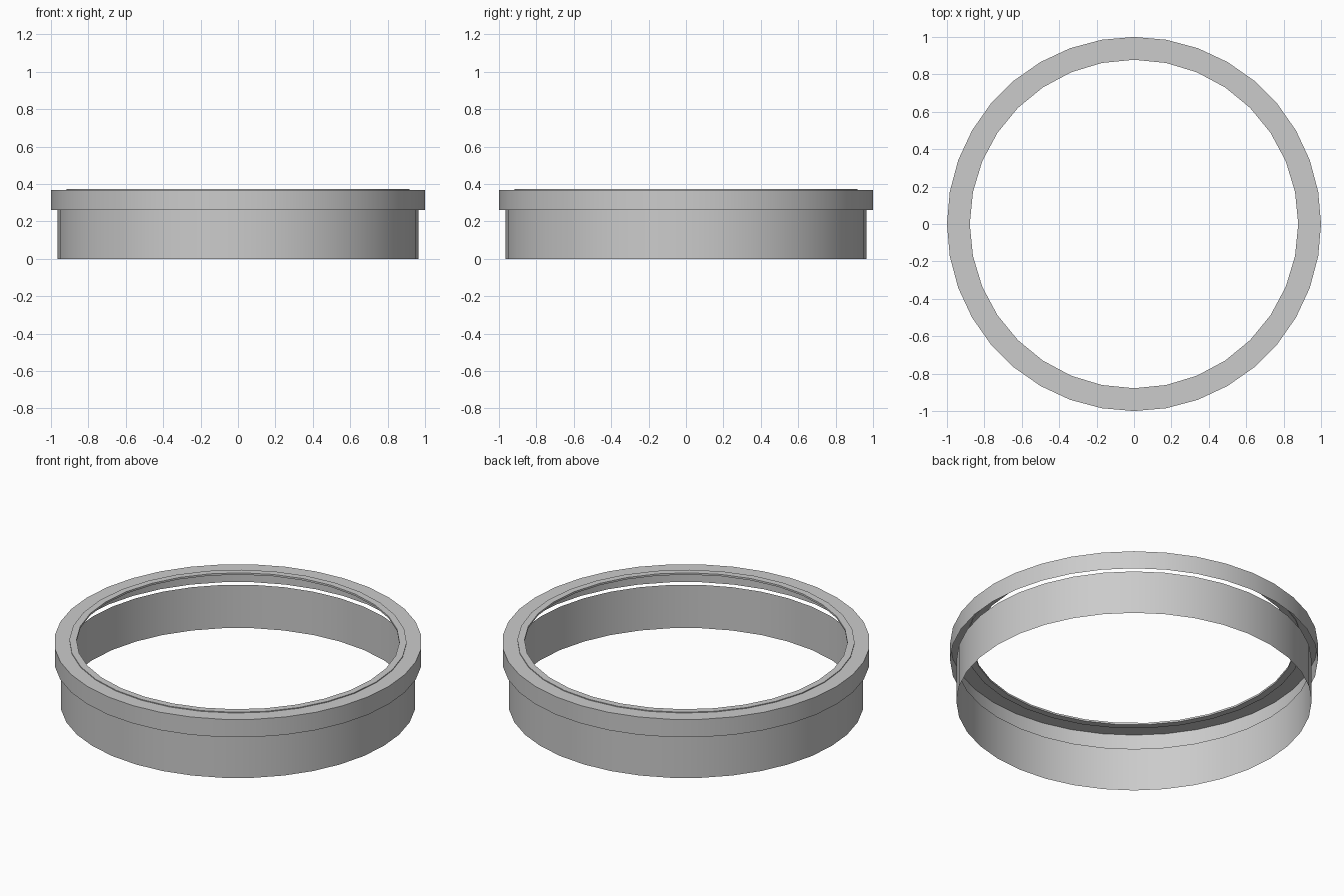
import bpy
import math

cube = bpy.data.objects.get("Cube")
if cube:
    bpy.data.objects.remove(cube)

# One plain grey for every part
GREY = (0.6, 0.6, 0.6, 1.0)
grey = bpy.data.materials.new("plain grey")
grey.use_nodes = True
grey.diffuse_color = GREY
grey.node_tree.nodes["Principled BSDF"].inputs["Base Color"].default_value = GREY


def lathe(name, profile, sides, closed=False):
    """Spin a profile of (radius, height) points around the z axis."""
    count = len(profile)
    verts = []
    for i in range(sides):
        a = math.tau * i / sides
        verts += [(r * math.cos(a), r * math.sin(a), z) for r, z in profile]
    faces = []
    for i in range(sides):
        here, there = i * count, (i + 1) % sides * count
        for k in range(count if closed else count - 1):
            n = (k + 1) % count
            faces.append((here + k, there + k, there + n, here + n))
    mesh = bpy.data.meshes.new(name)
    mesh.from_pydata(verts, [], faces)
    mesh.materials.append(grey)
    obj = bpy.data.objects.new(name, mesh)
    bpy.context.collection.objects.link(obj)
    bpy.ops.object.select_all(action="DESELECT")
    obj.select_set(True)
    bpy.context.view_layer.objects.active = obj
    bpy.ops.object.shade_smooth_by_angle(angle=math.radians(30))
    return obj


# Thin lower band, open at both ends
lathe("lower_band", [(0.966, 0), (0.966, 0.26)], 36)

# Wider rim with a flat top, open underneath
lathe("upper_rim", [(1.0, 0.26), (1.0, 0.367), (0.91, 0.367)], 36)

# Slim inner ring standing just proud of the rim
lathe("inner_ring", [(0.917, 0.361), (0.917, 0.372),
                     (0.878, 0.372), (0.878, 0.361)], 32, closed=True)
